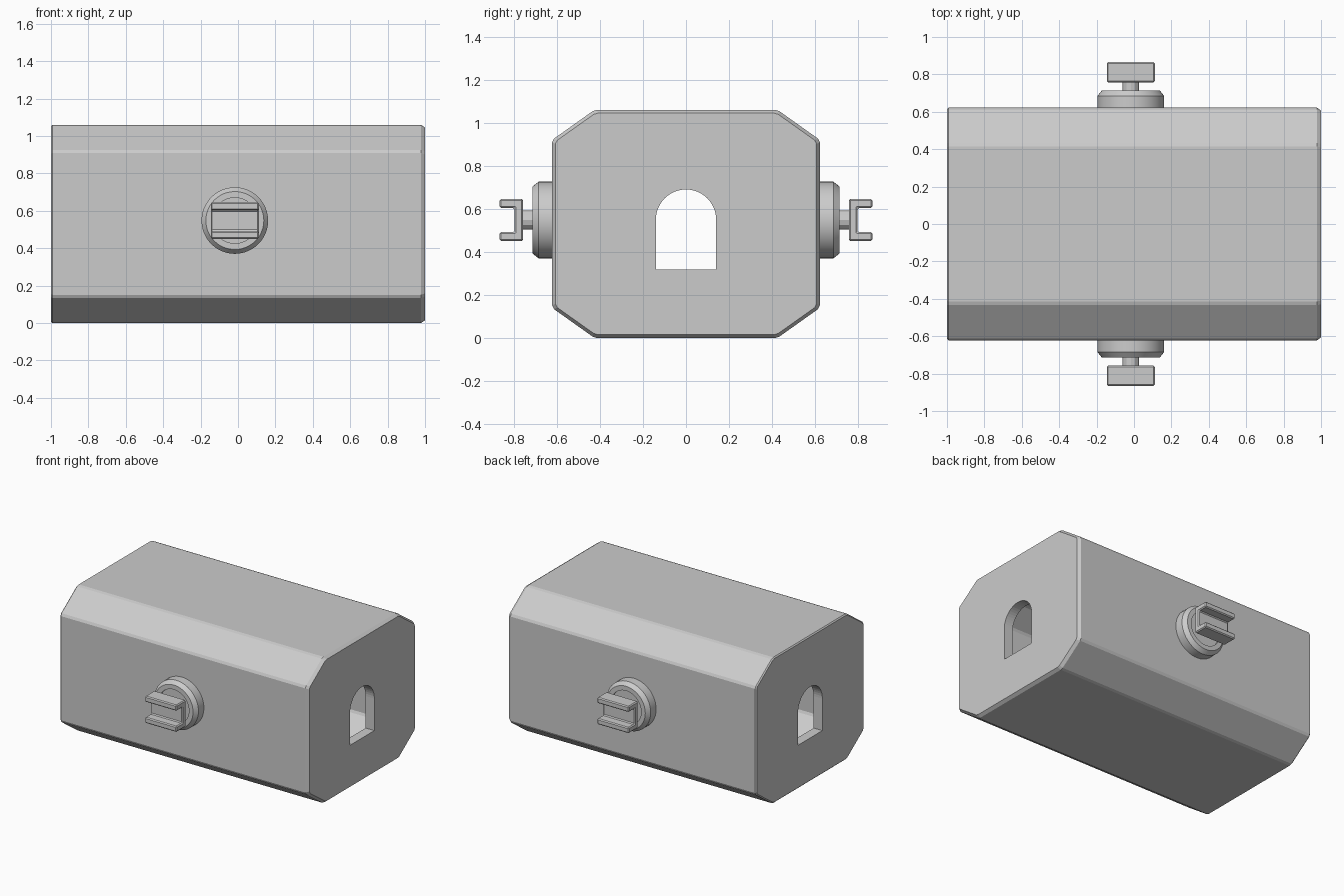
import bpy, bmesh, math
from mathutils import Vector

if "Cube" in bpy.data.objects:
    bpy.data.objects.remove(bpy.data.objects["Cube"])

ZC = 0.53                      # height of the body centre
HUB_X, HUB_Z = -0.017, 0.548   # pivot centre


def make_object(name, bm):
    bmesh.ops.recalc_face_normals(bm, faces=bm.faces)
    mesh = bpy.data.meshes.new(name)
    bm.to_mesh(mesh)
    bm.free()
    obj = bpy.data.objects.new(name, mesh)
    bpy.context.collection.objects.link(obj)
    return obj


def octagon(inset, ease=0.011):
    """Octagonal section (y, z) with every corner eased by a narrow flat."""
    hy, hz = 0.622 - inset, 0.53 - inset
    a, b = 0.425 - 0.33 * inset, 0.39 - 0.51 * inset
    pts = [(hy, -b), (hy, b), (a, hz), (-a, hz),
           (-hy, b), (-hy, -b), (-a, -hz), (a, -hz)]
    pts = [Vector(p) for p in pts]
    out = []
    for i, p in enumerate(pts):
        for q in (pts[i - 1], pts[(i + 1) % 8]):
            out.append(p + (q - p).normalized() * ease)
    return [(v.x, v.y + ZC) for v in out]


def loft_x(name, sections):
    """Capped skin through equal-length (y, z) sections placed along x."""
    bm = bmesh.new()
    rings = [[bm.verts.new((x, y, z)) for y, z in pts] for x, pts in sections]
    for r, s in zip(rings, rings[1:]):
        for i in range(len(r)):
            j = (i + 1) % len(r)
            bm.faces.new((r[i], r[j], s[j], s[i]))
    bm.faces.new(rings[0])
    bm.faces.new(rings[-1])
    return make_object(name, bm)


def lathe_y(name, profile, sides):
    """Closed turned part about the pivot axis, profile of (radius, y)."""
    bm = bmesh.new()
    rings = []
    for r, y in profile:
        rings.append([bm.verts.new((HUB_X + r * math.cos(t), y, HUB_Z + r * math.sin(t)))
                      for t in (2 * math.pi * i / sides for i in range(sides))])
    for r, s in zip(rings, rings[1:]):
        for i in range(sides):
            j = (i + 1) % sides
            bm.faces.new((r[i], r[j], s[j], s[i]))
    bm.faces.new(rings[0])
    bm.faces.new(rings[-1])
    return make_object(name, bm)


def cut(obj, cutter):
    mod = obj.modifiers.new("cut", "BOOLEAN")
    mod.operation = "DIFFERENCE"
    mod.solver = "EXACT"
    mod.object = cutter
    cutter.hide_render = True
    cutter.hide_set(True)


def smooth(obj):
    bpy.ops.object.select_all(action="DESELECT")
    obj.select_set(True)
    bpy.context.view_layer.objects.active = obj
    bpy.ops.object.shade_smooth_by_angle(angle=math.radians(25))


def mirror_y(obj, centre):
    mod = obj.modifiers.new("mirror", "MIRROR")
    mod.use_axis = (False, True, False)
    mod.mirror_object = centre


# Hollow octagonal housing with bevelled ends
housing = loft_x("housing", [(-1.0, octagon(0.008)), (-0.992, octagon(0)),
                             (0.978, octagon(0)), (1.0, octagon(0.015))])
cavity = loft_x("cavity_cutter", [(-0.93, octagon(0.07)), (0.93, octagon(0.07))])

# Arched opening through both ends
arch = [(-0.14, 0.317), (0.14, 0.317)]
arch += [(0.14 * math.cos(t), 0.55 + 0.14 * math.sin(t))
         for t in (math.pi * i / 24 for i in range(25))]
doorway = loft_x("doorway_cutter", [(-1.2, arch), (1.2, arch)])
cut(housing, cavity)
cut(housing, doorway)

# Pivot boss with a shallow recess
boss = lathe_y("pivot_boss", [(0.178, -0.60), (0.178, -0.685), (0.155, -0.714),
                              (0.122, -0.714), (0.122, -0.70)], 48)
smooth(boss)

# Short shaft
shaft = lathe_y("pivot_shaft", [(0.045, -0.69), (0.045, -0.775)], 12)

# U-shaped clevis bracket
bracket_profile = [(-0.757, -0.098), (-0.866, -0.098), (-0.866, -0.056), (-0.797, -0.056),
                   (-0.797, 0.056), (-0.866, 0.056), (-0.866, 0.098), (-0.757, 0.098)]
bracket_profile = [(y, z + HUB_Z) for y, z in bracket_profile]
bracket = loft_x("clevis_bracket", [(HUB_X - 0.128, bracket_profile),
                                    (HUB_X + 0.128, bracket_profile)])
edge = bracket.modifiers.new("edge", "BEVEL")
edge.width = 0.007
edge.segments = 1

# Repeat the pivot on the opposite side
for part in (boss, shaft, bracket):
    mirror_y(part, housing)
